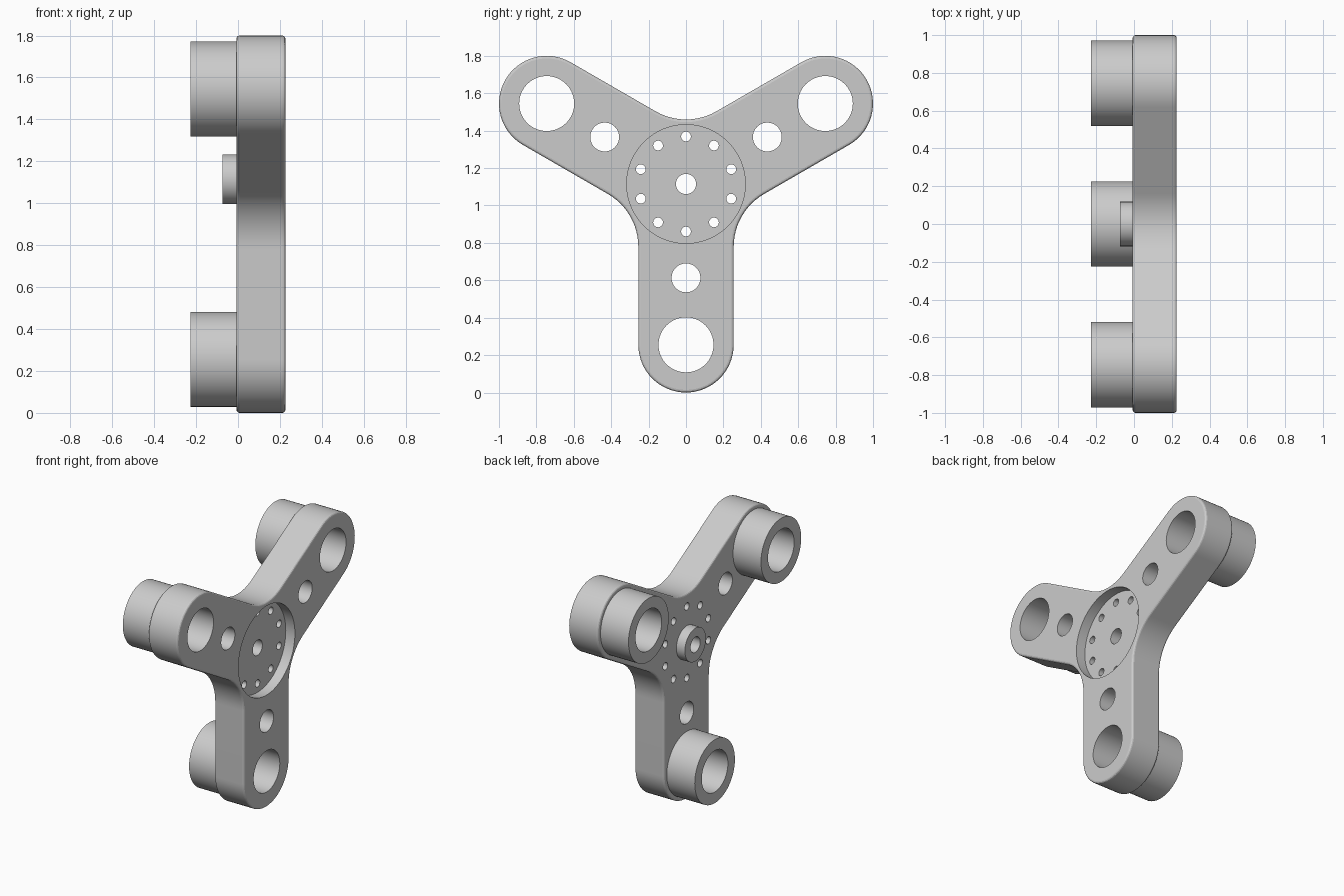
import bpy, bmesh
from math import sin, cos, pi, radians, sqrt
from mathutils import Vector

cube = bpy.data.objects.get("Cube")
if cube:
    bpy.data.objects.remove(cube, do_unlink=True)

HUB_Z = 1.115            # height of the hub axis
REACH = 0.86             # hub to arm end
END_R = 0.255            # arm half width
FILLET = 0.326           # blend between arms
BACK, FACE = -0.007, 0.226
BOSS_BACK, STUB_BACK = -0.227, -0.074
BORE_R, HOLE_R = 0.147, 0.054
ARMS = [radians(a) for a in (-90, 30, 150)]

grey = bpy.data.materials.new("machined grey")
grey.use_nodes = True
COLOUR = (0.6, 0.6, 0.6, 1)
grey.diffuse_color = COLOUR
grey.node_tree.nodes["Principled BSDF"].inputs["Base Color"].default_value = COLOUR


def polar(r, a):
    return Vector((r * cos(a), r * sin(a)))


def make(name, bm):
    bmesh.ops.recalc_face_normals(bm, faces=bm.faces)
    mesh = bpy.data.meshes.new(name)
    bm.to_mesh(mesh)
    bm.free()
    mesh.materials.append(grey)
    obj = bpy.data.objects.new(name, mesh)
    bpy.context.collection.objects.link(obj)
    return obj


def loft(name, rings, caps=True):
    """Skin a stack of (x, outline) rings lying across the x axis."""
    bm = bmesh.new()
    loops = [[bm.verts.new((x, p.x, HUB_Z + p.y)) for p in pts] for x, pts in rings]
    for a, b in zip(loops, loops[1:]):
        for i in range(len(a)):
            j = (i + 1) % len(a)
            bm.faces.new((a[i], a[j], b[j], b[i]))
    if caps:
        bm.faces.new(loops[0])
        bm.faces.new(loops[-1])
    return make(name, bm)


def circle(r, centre=Vector((0, 0)), n=64):
    return [centre + polar(r, 2 * pi * i / n) for i in range(n)]


def tube(name, centre, outer, inner, back):
    """Hollow cylinder standing on the back of the plate."""
    o, i = circle(outer, centre), circle(inner, centre)
    return loft(name, [(BACK, o), (back, o), (back, i), (BACK, i)], caps=False)


def outline(inset):
    """Three-arm outline, offset inwards."""
    r, f = END_R - inset, FILLET + inset
    valley = (r + f) * 2 / sqrt(3)
    pts = []
    for a in ARMS:
        tip = polar(REACH, a)
        pts += [tip + polar(r, a - pi / 2 + pi * i / 32) for i in range(33)]
        mid = polar(valley, a + pi / 3)
        pts += [mid + polar(f, a - pi / 2 - pi / 3 * i / 12) for i in range(13)]
    return pts


def cut(target, cutter):
    cutter.hide_render = True
    mod = target.modifiers.new("cut", 'BOOLEAN')
    mod.operation, mod.solver, mod.object = 'DIFFERENCE', 'EXACT', cutter
    bpy.context.view_layer.objects.active = target
    bpy.ops.object.modifier_apply(modifier=mod.name)
    bpy.data.objects.remove(cutter, do_unlink=True)


def drill(target, r, centre=Vector((0, 0)), start=-0.1, n=64):
    pts = circle(r, centre, n)
    cut(target, loft("cutter", [(start, pts), (0.3, pts)]))


# Plate with rounded rims
ROUND = 0.014
steps = [i * pi / 6 for i in range(4)]
rim = [(ROUND * (1 - sin(t)), ROUND * (1 - cos(t))) for t in steps]
rings = [(BACK + inset, outline(depth)) for depth, inset in rim]
rings += [(FACE - inset, outline(depth)) for depth, inset in reversed(rim)]
plate = loft("three_arm_plate", rings)

# Hub recess, axle hole and ring of screw holes
drill(plate, 0.317, start=FACE - 0.072, n=96)
drill(plate, HOLE_R)
for i in range(10):
    drill(plate, 0.026, polar(0.254, pi / 2 + i * pi / 5), n=32)

# Arm holes and the bosses behind them
parts = [plate]
for a, side in zip(ARMS, ("lower", "upper_back", "upper_front")):
    drill(plate, BORE_R, polar(REACH, a))
    drill(plate, 0.077, polar(0.502, a))
    parts.append(tube(side + "_boss", polar(REACH, a), 0.226, BORE_R, BOSS_BACK))

# Short collar behind the hub
parts.append(tube("hub_collar", Vector((0, 0)), 0.118, HOLE_R, STUB_BACK))

bpy.ops.object.select_all(action='DESELECT')
for p in parts:
    p.select_set(True)
bpy.context.view_layer.objects.active = plate
bpy.ops.object.shade_smooth_by_angle(angle=radians(14))
